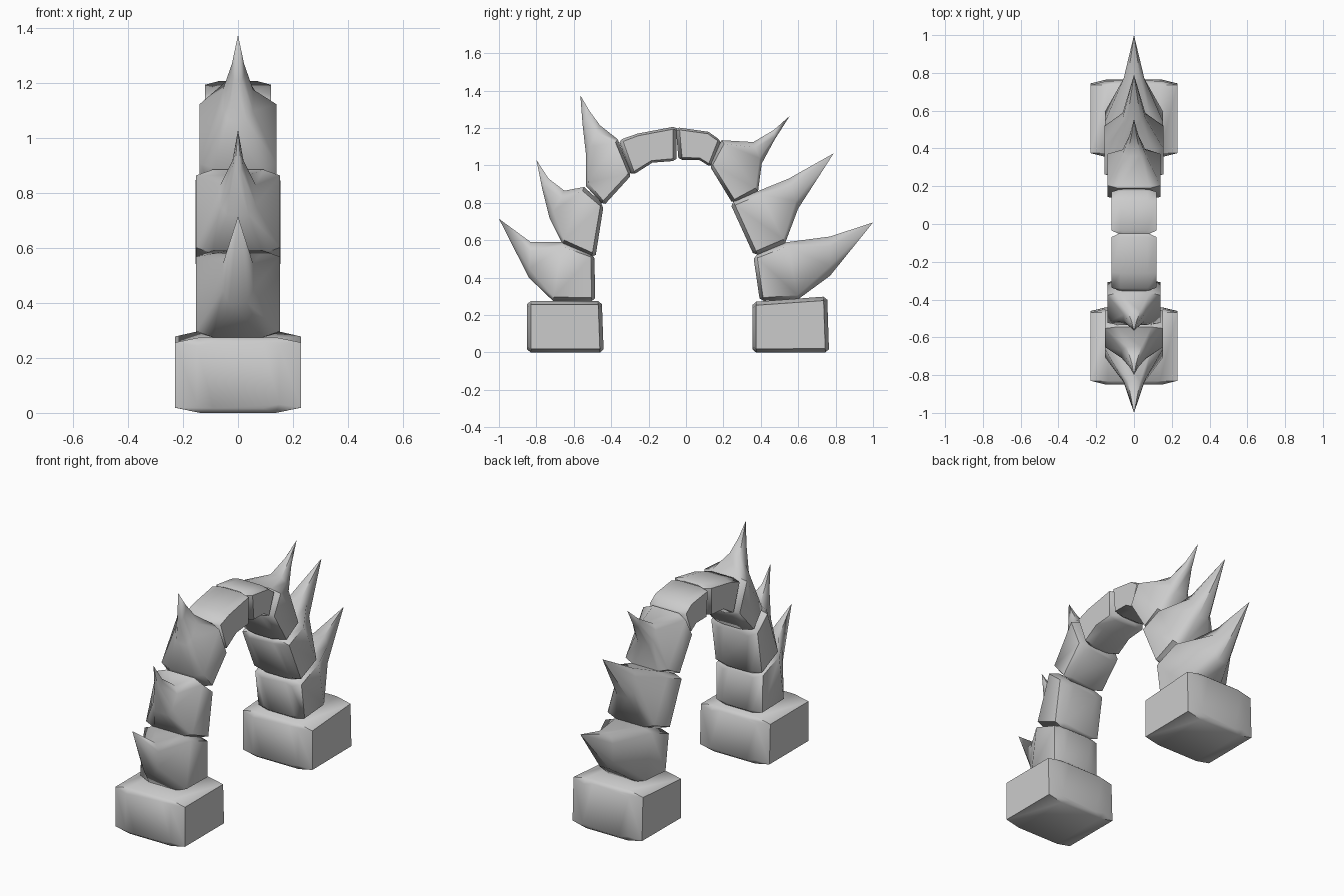
import bpy, bmesh, math
from mathutils import Vector

if "Cube" in bpy.data.objects:
    bpy.data.objects.remove(bpy.data.objects["Cube"])


def ring(p, q, w, drop):
    """Eight-sided section spanning p (upper) to q (lower) in the YZ plane, half width w."""
    p, q = Vector(p), Vector(q)
    a, b = p.lerp(q, drop), q.lerp(p, drop)
    k = 0.6 * w
    pts = [(-k, p), (k, p), (w, a), (w, b), (k, q), (-k, q), (-w, b), (-w, a)]
    return [Vector((x, v.x, v.y)) for x, v in pts]


def rounded_end(end, nxt, w):
    """Cap ring plus a full-width ring set slightly back, giving a soft chamfer."""
    out = [ring(Vector(end[0]).lerp(Vector(end[1]), 0.06),
                Vector(end[1]).lerp(Vector(end[0]), 0.06), w * 0.65, 0.06)]
    pulled = []
    for e, n in zip(end, nxt):
        d = (Vector(n) - Vector(e)).normalized()
        pulled.append(Vector(e) + d * 0.02)
    out.append(ring(pulled[0], pulled[1], w, 0.07))
    return out


def loft(name, sections, w, spike=(), tip=None):
    rings = rounded_end(sections[0], sections[1], w)
    rings += [ring(p, q, w, 0.07) for p, q in sections[1:-1]]
    if tip:
        rings.append(ring(*sections[-1], w, 0.07))
        rings += [ring(p, q, sw, 0.25) for p, q, sw in spike]
    else:
        rings += rounded_end(sections[-1], sections[-2], w)[::-1]
    bm = bmesh.new()
    vs = [[bm.verts.new(c) for c in r] for r in rings]
    for r0, r1 in zip(vs, vs[1:]):
        for i in range(8):
            j = (i + 1) % 8
            bm.faces.new((r0[i], r0[j], r1[j], r1[i]))
    bm.faces.new(vs[0])
    if tip:
        apex = bm.verts.new((0, *tip))
        for i in range(8):
            bm.faces.new((vs[-1][i], vs[-1][(i + 1) % 8], apex))
    else:
        bm.faces.new(vs[-1])
    bmesh.ops.recalc_face_normals(bm, faces=bm.faces)
    me = bpy.data.meshes.new(name)
    bm.to_mesh(me)
    bm.free()
    for f in me.polygons:
        f.use_smooth = True
    me.set_sharp_from_angle(angle=math.radians(50))
    ob = bpy.data.objects.new(name, me)
    bpy.context.collection.objects.link(ob)


# Foot blocks
loft("front_foot", [((-0.85, 0.275), (-0.85, 0)), ((-0.45, 0.275), (-0.44, 0))], 0.23)
loft("back_foot", [((0.355, 0.27), (0.355, 0)), ((0.755, 0.3), (0.765, 0))], 0.23)

# Spiked segments, front leg (inner face, outer face, spike sections, tip)
loft("front_lower_segment",
     [((-0.49, 0.52), (-0.485, 0.275)), ((-0.66, 0.59), (-0.71, 0.275))], 0.153,
     [((-0.83, 0.59), (-0.84, 0.40), 0.055)], (-1.0, 0.715))
loft("front_middle_segment",
     [((-0.44, 0.79), (-0.485, 0.505)), ((-0.545, 0.885), (-0.66, 0.58))], 0.153,
     [((-0.65, 0.865), (-0.73, 0.72), 0.065), ((-0.735, 0.93), (-0.77, 0.88), 0.02)],
     (-0.80, 1.03))
loft("front_upper_segment",
     [((-0.29, 0.95), (-0.44, 0.785)), ((-0.365, 1.14), (-0.535, 0.89))], 0.14,
     [((-0.46, 1.215), (-0.535, 1.06), 0.055), ((-0.515, 1.29), (-0.552, 1.21), 0.022)],
     (-0.565, 1.375))

# Spiked segments, back leg
loft("back_lower_segment",
     [((0.36, 0.515), (0.395, 0.275)), ((0.54, 0.59), (0.60, 0.285))], 0.153,
     [((0.77, 0.62), (0.77, 0.41), 0.055)], (1.0, 0.695))
loft("back_middle_segment",
     [((0.235, 0.80), (0.365, 0.515)), ((0.39, 0.865), (0.53, 0.585))], 0.155,
     [((0.55, 0.93), (0.60, 0.77), 0.06)], (0.79, 1.065))
loft("back_upper_segment",
     [((0.125, 1.0), (0.25, 0.795)), ((0.19, 1.135), (0.385, 0.86))], 0.14,
     [((0.36, 1.125), (0.405, 1.01), 0.06), ((0.47, 1.19), (0.475, 1.14), 0.022)],
     (0.555, 1.265))

# Plain crown segments
loft("front_crown",
     [((-0.36, 1.135), (-0.29, 0.945)), ((-0.26, 1.17), (-0.18, 1.015)),
      ((-0.05, 1.21), (-0.05, 1.025))], 0.12)
loft("back_crown",
     [((-0.055, 1.205), (-0.04, 1.03)), ((0.12, 1.18), (0.07, 1.03)),
      ((0.19, 1.13), (0.135, 0.99))], 0.12)
